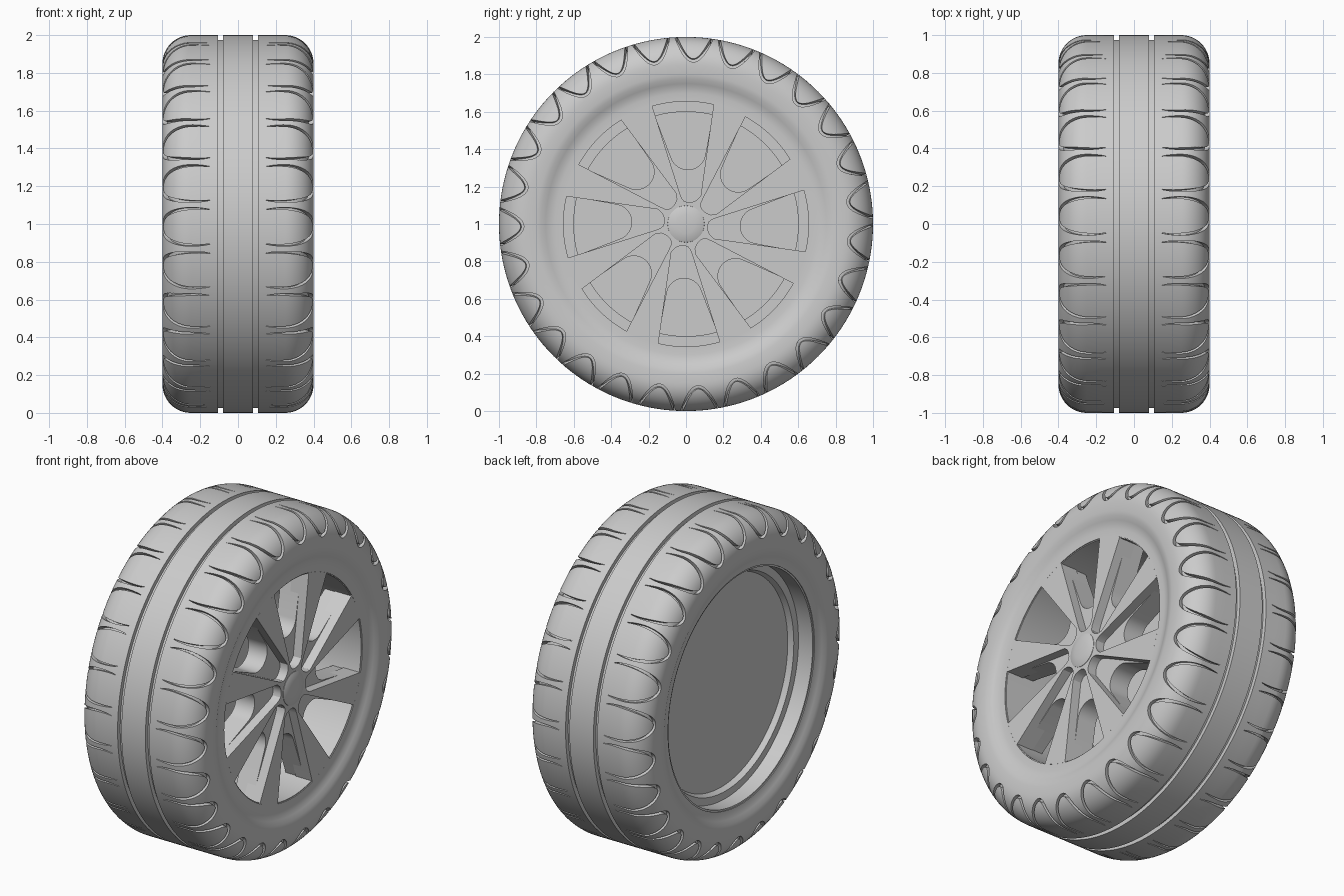
import bpy, bmesh
from math import sin, cos, pi, radians
from mathutils import Vector

if "Cube" in bpy.data.objects:
    bpy.data.objects.remove(bpy.data.objects["Cube"])

def pos(x, r, a):
    # wheel coordinates: axle along x at height 1
    return Vector((x, r * cos(a), 1 + r * sin(a)))

def make_object(name, bm):
    bmesh.ops.remove_doubles(bm, verts=bm.verts, dist=1e-6)
    bmesh.ops.recalc_face_normals(bm, faces=bm.faces)
    me = bpy.data.meshes.new(name)
    bm.to_mesh(me)
    bm.free()
    ob = bpy.data.objects.new(name, me)
    bpy.context.collection.objects.link(ob)
    return ob

def smooth(ob, angle=30):
    bpy.ops.object.select_all(action='DESELECT')
    ob.select_set(True)
    bpy.context.view_layer.objects.active = ob
    bpy.ops.object.shade_smooth_by_angle(angle=radians(angle))

def revolve(name, profile, segs, closed=True):
    bm = bmesh.new()
    rings = []
    for x, r in profile:
        if r == 0:
            rings.append([bm.verts.new(pos(x, 0, 0))] * segs)
        else:
            rings.append([bm.verts.new(pos(x, r, 2 * pi * i / segs)) for i in range(segs)])
    n = len(rings)
    for k in range(n if closed else n - 1):
        p, q = rings[k], rings[(k + 1) % n]
        for i in range(segs):
            j = (i + 1) % segs
            vs = list(dict.fromkeys((p[i], p[j], q[j], q[i])))
            if len(vs) > 2:
                bm.faces.new(vs)
    return make_object(name, bm)

def star(name, valley, rim_start, rim_end, x0, x1, count=8, offset=1.5):
    # extruded star: rim arc of each spoke, then the rounded gap to the next one
    bm = bmesh.new()
    outline = []
    for k in range(count):
        base = offset + 45 * k
        for i in range(5):
            outline.append((0.66, base + rim_start + (rim_end - rim_start) * i / 4))
        outline += [(r, base + a) for r, a in valley]
    f = bm.faces.new([bm.verts.new(pos(x0, r, radians(a))) for r, a in outline])
    res = bmesh.ops.extrude_face_region(bm, geom=[f], use_keep_orig=True)
    moved = [v for v in res['geom'] if isinstance(v, bmesh.types.BMVert)]
    bmesh.ops.translate(bm, verts=moved, vec=(x1 - x0, 0, 0))
    return make_object(name, bm)

# Tyre: flat tread with two ring grooves, round shoulders, dished beads
SH = 0.15
half = [(0.08, 1), (0.08, 0.975), (0.106, 0.975), (0.106, 1), (0.18, 1)]
half += [(0.25 + SH * sin(t), 0.85 + SH * cos(t)) for t in [pi / 2 * i / 12 for i in range(13)]]
half += [(0.4, 0.80), (0.395, 0.775), (0.384, 0.75), (0.375, 0.73), (0.37, 0.70)]
profile = [(-x, r) for x, r in reversed(half)] + half
profile += [(0.37, 0.66), (0.34, 0.66), (0.34, 0.70)]
tyre = revolve("tyre", profile, 216)

# Tread grooves: horseshoe cutters running over each shoulder
def surface(u, a, side):
    if u < 0.10:
        x, r, phi = 0.15 + u, 1, 0
    else:
        phi = (u - 0.10) / SH
        x, r = 0.25 + SH * sin(phi), 0.85 + SH * cos(phi)
    n = Vector((side * sin(phi), cos(phi) * cos(a), cos(phi) * sin(a)))
    return pos(side * x, r, a), n

bm = bmesh.new()
COUNT, N, TMAX = 27, 30, 1.93
for side in (-1, 1):
    for k in range(COUNT):
        centre = pi + 0.015 + 2 * pi * k / COUNT
        def path(t):
            return surface(0.08 + 0.23 * cos(t), centre + 0.098 * sin(t), side)
        rows = []
        for i in range(N + 1):
            t = -TMAX + 2 * TMAX * i / N
            p, n = path(t)
            b = n.cross(path(t + 0.01)[0] - path(t - 0.01)[0]).normalized()
            w = 0.001 + 0.008 * (1 - (abs(t) / TMAX) ** 3)
            rows.append([bm.verts.new(p + b * s * w + n * h)
                         for s, h in ((-1, -0.025), (1, -0.025), (1, 0.015), (-1, 0.015))])
        for p, q in zip(rows, rows[1:]):
            for i in range(4):
                j = (i + 1) % 4
                bm.faces.new((p[i], p[j], q[j], q[i]))
        bm.faces.new(rows[0])
        bm.faces.new(rows[-1])
cutter = make_object("groove_cutter", bm)
cutter.hide_render = True
mod = tyre.modifiers.new("grooves", 'BOOLEAN')
mod.operation = 'DIFFERENCE'
mod.solver = 'EXACT'
mod.object = cutter
bpy.context.view_layer.objects.active = tyre
bpy.ops.object.modifier_apply(modifier=mod.name)
bpy.data.objects.remove(cutter)
smooth(tyre)

# Rim barrel with stepped wall and closed back disc
rim = revolve("rim_barrel", [
    (0.365, 0.67), (0.365, 0.655), (-0.05, 0.655), (-0.05, 0.60), (-0.20, 0.60), (-0.20, 0),
    (-0.24, 0), (-0.24, 0.63), (-0.27, 0.645), (-0.27, 0.69), (-0.365, 0.69),
    (-0.365, 0.705), (0.30, 0.705)], 128)
smooth(rim)

# Front blades: tapered spokes, gaps closing in small curves at the hub
blade_gap = [(0.17, -29), (0.14, -26), (0.122, -17), (0.116, -6), (0.122, 3), (0.14, 8), (0.17, 10)]
blades = star("spoke_blades", blade_gap, -30.5, -14.5, 0.26, 0.37)

# Recessed web behind the blades, with U-shaped windows
web_gap = []
cx, cy, rad = 0.385, -0.02, 0.095
from math import atan2, hypot, degrees
for i in range(13):
    t = radians(-105 - 150 * i / 12)
    px, py = cx + rad * cos(t), cy + rad * sin(t)
    web_gap.append((hypot(px, py), degrees(atan2(py, px))))
web = star("spoke_web", web_gap, -30, -15, 0.19, 0.315)
smooth(blades)
smooth(web)

# Hub cap: shallow dome
cap = revolve("hub_cap", [(0.36, 0.1), (0.372, 0.098), (0.379, 0.08), (0.384, 0.05), (0.386, 0)], 48, closed=False)
smooth(cap)
